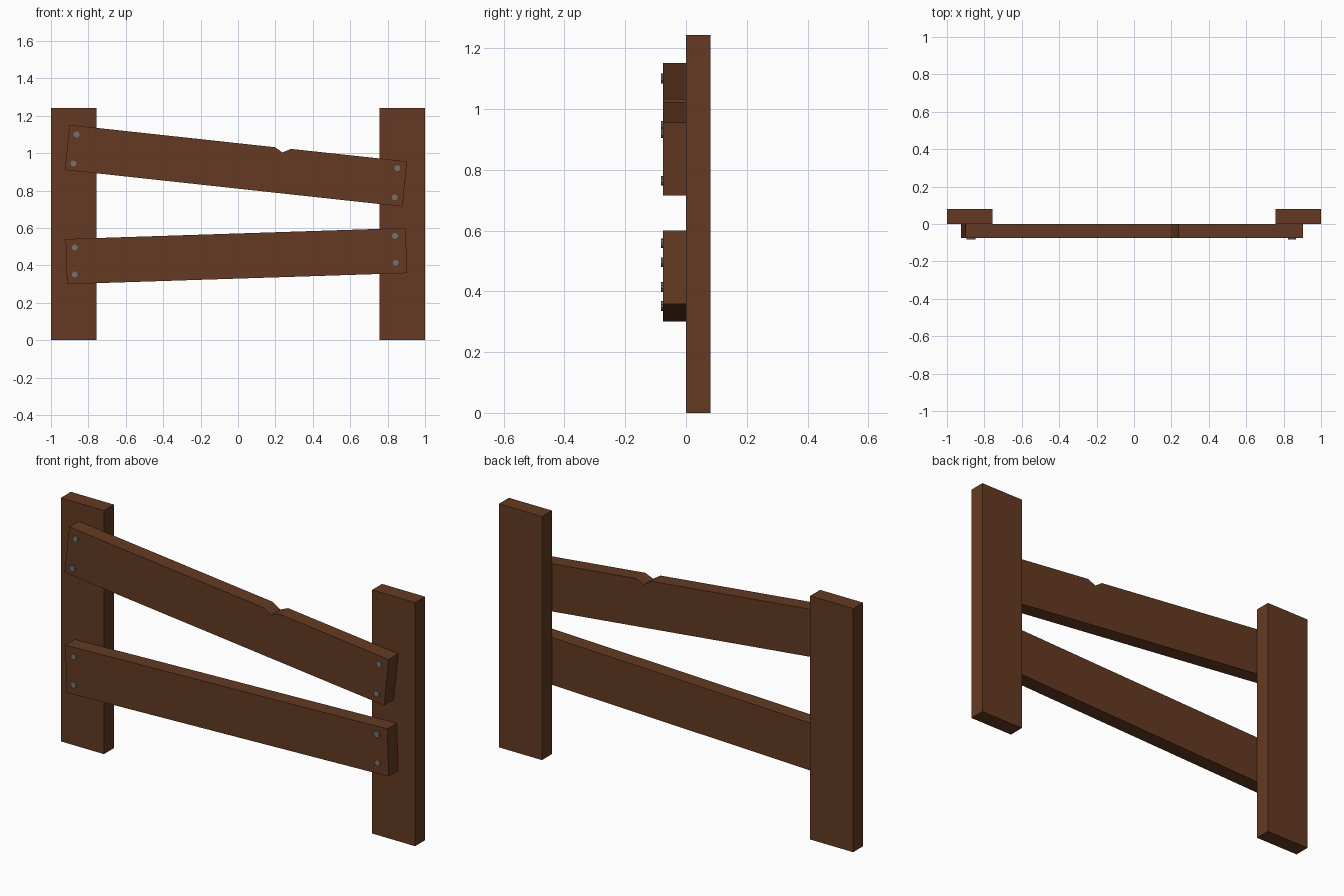
import bpy, bmesh

if "Cube" in bpy.data.objects:
    bpy.data.objects.remove(bpy.data.objects["Cube"])


def material(name, rgb):
    m = bpy.data.materials.new(name)
    m.diffuse_color = (*rgb, 1)
    m.use_nodes = True
    m.node_tree.nodes["Principled BSDF"].inputs["Base Color"].default_value = m.diffuse_color
    return m


wood = material("brown_wood", (0.127, 0.042, 0.016))
iron = material("grey_iron", (0.17, 0.17, 0.17))


def board(name, outline, y0, y1, mat):
    """Extrude an outline in the x-z plane from y0 to y1."""
    bm = bmesh.new()
    face = bm.faces.new([bm.verts.new((x, y0, z)) for x, z in outline])
    new = bmesh.ops.extrude_face_region(bm, geom=[face])["geom"]
    bmesh.ops.translate(bm, vec=(0, y1 - y0, 0),
                        verts=[v for v in new if isinstance(v, bmesh.types.BMVert)])
    bmesh.ops.recalc_face_normals(bm, faces=bm.faces)
    mesh = bpy.data.meshes.new(name)
    bm.to_mesh(mesh)
    bm.free()
    mesh.materials.append(mat)
    obj = bpy.data.objects.new(name, mesh)
    bpy.context.collection.objects.link(obj)


# Upright posts
for side, a, b in (("left", -1, -0.757), ("right", 0.757, 1)):
    board(side + "_post", [(a, 0), (b, 0), (b, 1.243), (a, 1.243)], 0, 0.08, wood)

# Sloping upper rail with a notch in its top edge
board("upper_rail", [(-0.926, 0.911), (0.879, 0.715), (0.904, 0.956), (0.283, 1.023),
                     (0.238, 1.004), (0.197, 1.032), (-0.9, 1.151)], -0.076, 0, wood)

# Lower rail
board("lower_rail", [(-0.914, 0.3), (0.904, 0.359), (0.896, 0.6), (-0.922, 0.541)],
      -0.076, 0, wood)

# Nail heads at the rail ends
nails = [(-0.863, 1.1), (-0.88, 0.945), (0.852, 0.92), (0.838, 0.764),
         (-0.873, 0.496), (-0.873, 0.352), (0.839, 0.558), (0.843, 0.414)]
for i, (x, z) in enumerate(nails):
    bpy.ops.mesh.primitive_cylinder_add(vertices=10, radius=0.016, depth=0.012,
                                        location=(x, -0.076, z), rotation=(1.5708, 0, 0))
    nail = bpy.context.object
    nail.name = f"nail_head_{i + 1}"
    nail.data.materials.append(iron)
